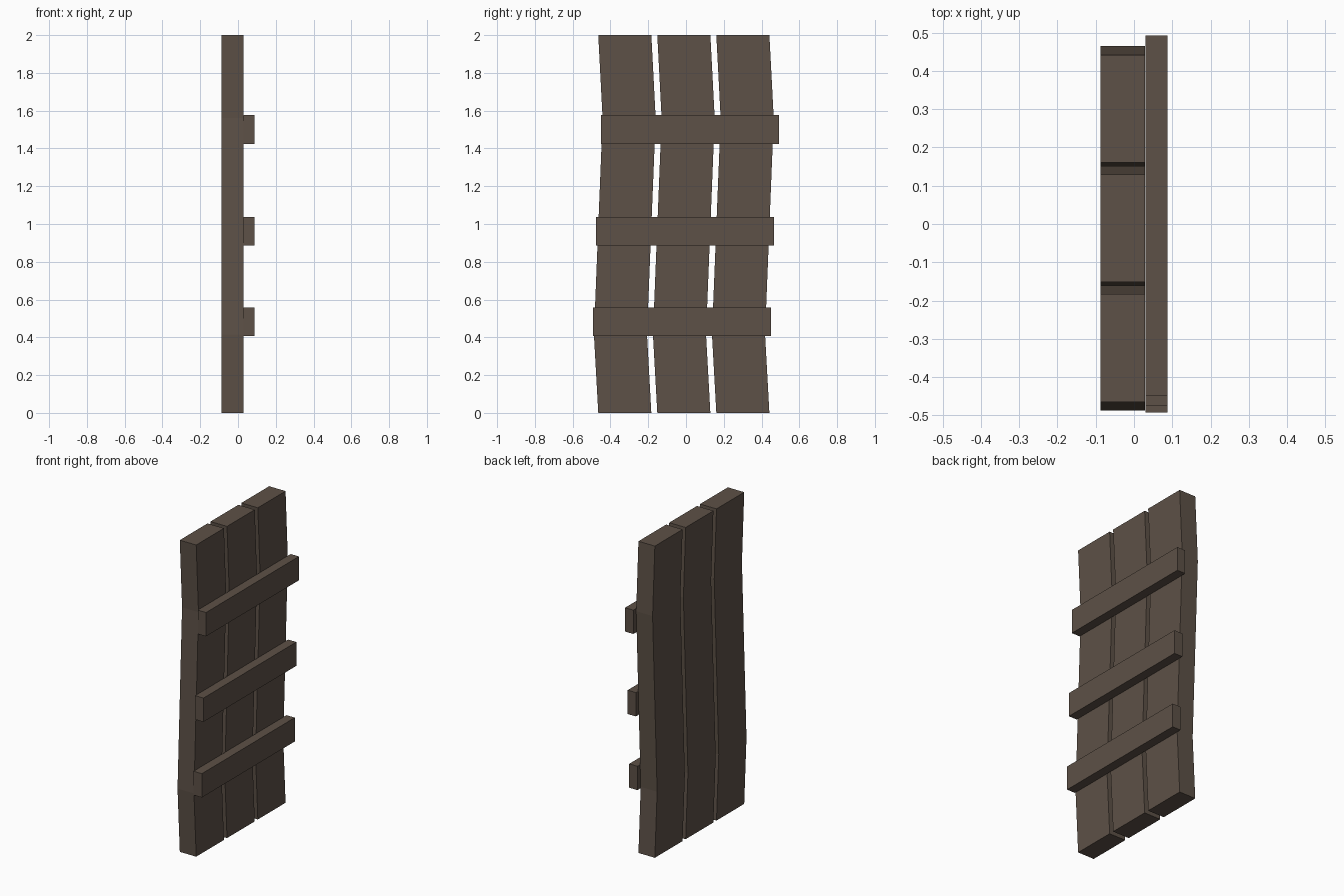
import bpy
import bmesh

cube = bpy.data.objects.get("Cube")
if cube:
    bpy.data.objects.remove(cube, do_unlink=True)

wood = bpy.data.materials.new("dark_wood")
wood.use_nodes = True
colour = (0.110, 0.082, 0.063, 1.0)
wood.diffuse_color = colour
bsdf = next(n for n in wood.node_tree.nodes if n.type == "BSDF_PRINCIPLED")
bsdf.inputs["Base Color"].default_value = colour
bsdf.inputs["Roughness"].default_value = 0.9


def board(name, x_range, sections):
    """Solid board lofted through (z, y_min, y_max) sections."""
    bm = bmesh.new()
    rings = []
    for z, y0, y1 in sections:
        corners = ((x_range[0], y0), (x_range[1], y0), (x_range[1], y1), (x_range[0], y1))
        rings.append([bm.verts.new((x, y, z)) for x, y in corners])
    for low, high in zip(rings, rings[1:]):
        for i in range(4):
            j = (i + 1) % 4
            bm.faces.new((low[i], low[j], high[j], high[i]))
    bm.faces.new(rings[0][::-1])
    bm.faces.new(rings[-1])
    bmesh.ops.recalc_face_normals(bm, faces=bm.faces)
    mesh = bpy.data.meshes.new(name)
    bm.to_mesh(mesh)
    bm.free()
    mesh.materials.append(wood)
    obj = bpy.data.objects.new(name, mesh)
    bpy.context.collection.objects.link(obj)
    return obj


# Upright planks, each bent sideways at two heights
bends = ((0, 0), (0.415, -0.023), (1.56, 0.023), (2, 0))
plank_width = 0.281
for name, centre in (("front", -0.324), ("middle", -0.0115), ("back", 0.301)):
    half = plank_width / 2
    board(name + "_plank", (-0.088, 0.0285),
          [(z, centre + dy - half, centre + dy + half) for z, dy in bends])

# Cross battens on the left face, following the sideways bend
batten_length, batten_height = 0.942, 0.153
for name, y, z in (("lower", -0.492, 0.406), ("middle", -0.476, 0.885), ("upper", -0.45, 1.424)):
    board(name + "_batten", (0.0295, 0.088),
          [(z, y, y + batten_length), (z + batten_height, y, y + batten_length)])
